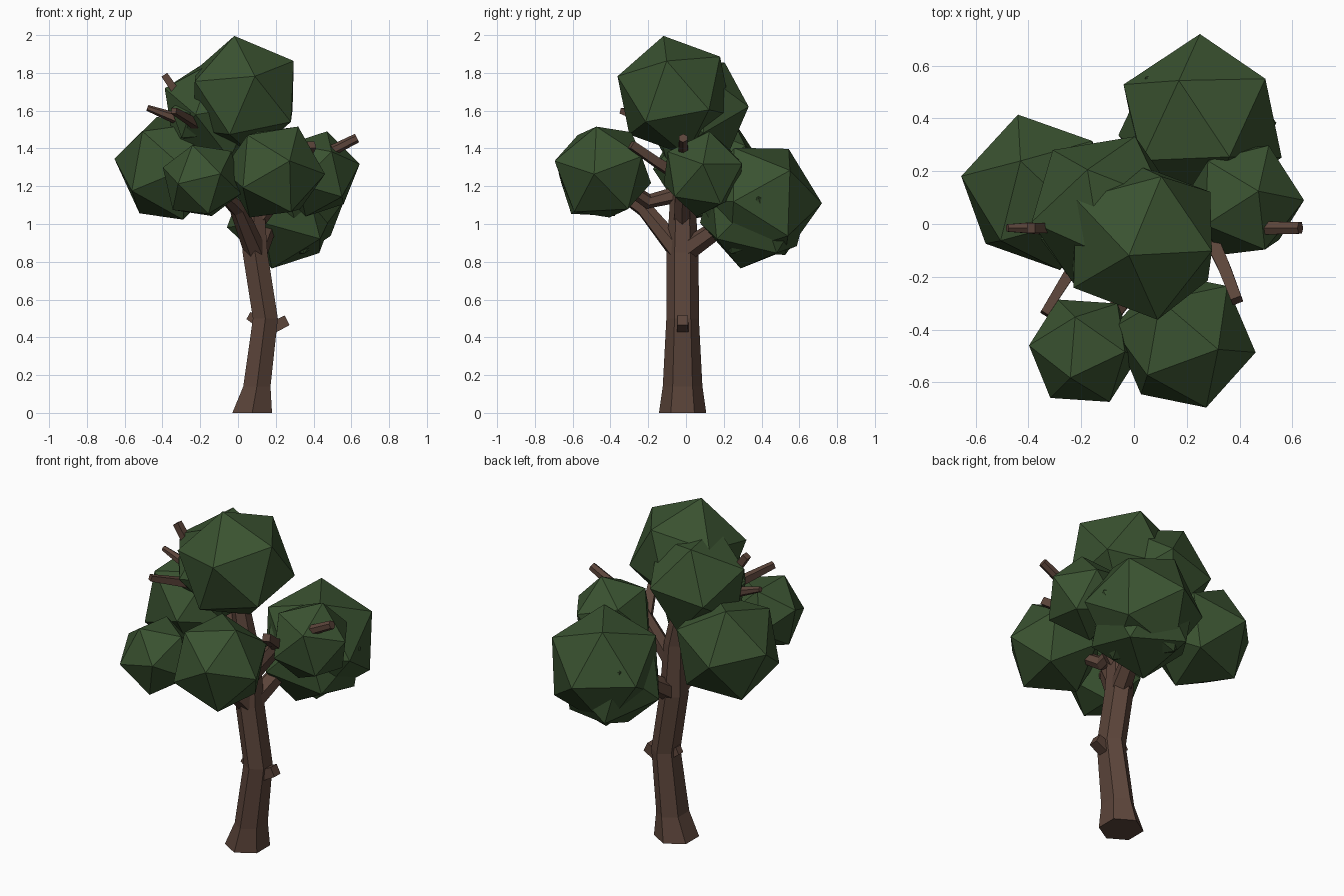
import bpy, bmesh, math
from mathutils import Vector, Matrix

if "Cube" in bpy.data.objects:
    bpy.data.objects.remove(bpy.data.objects["Cube"])


def material(name, rgb):
    m = bpy.data.materials.new(name)
    m.diffuse_color = (*rgb, 1)
    m.use_nodes = True
    m.node_tree.nodes["Principled BSDF"].inputs["Base Color"].default_value = m.diffuse_color
    return m


BARK = material("bark", (0.105, 0.058, 0.042))
LEAF = material("leaves", (0.042, 0.085, 0.03))


def finish(bm, name, mat):
    bmesh.ops.recalc_face_normals(bm, faces=bm.faces)
    me = bpy.data.meshes.new(name)
    bm.to_mesh(me)
    bm.free()
    me.materials.append(mat)
    ob = bpy.data.objects.new(name, me)
    bpy.context.collection.objects.link(ob)
    return ob


def skin(name, rings):
    """Closed tube through a list of vertex rings."""
    bm = bmesh.new()
    rows = [[bm.verts.new(p) for p in ring] for ring in rings]
    n = len(rows[0])
    for a, b in zip(rows, rows[1:]):
        for i in range(n):
            j = (i + 1) % n
            bm.faces.new((a[i], a[j], b[j], b[i]))
    bm.faces.new(rows[0])
    bm.faces.new(rows[-1])
    return finish(bm, name, BARK)


def branch(name, pts, radii, n=6):
    """Tapered limb with rings square to the path."""
    pts = [Vector(p) for p in pts]
    rings = []
    for i, (p, r) in enumerate(zip(pts, radii)):
        d = (pts[min(i + 1, len(pts) - 1)] - pts[max(i - 1, 0)]).normalized()
        u = d.cross(Vector((0, 0, 1))).normalized()
        v = u.cross(d)
        angs = [2 * math.pi * (k + 0.5) / n for k in range(n)]
        rings.append([p + (u * math.cos(a) + v * math.sin(a)) * r for a in angs])
    return skin(name, rings)


def basis(a, b):
    a = Vector(a).normalized()
    c = a.cross(Vector(b)).normalized()
    return Matrix((a, c.cross(a), c)).transposed()


def leaf_ball(name, centre, r, v1, v2):
    """Icosahedron turned so two neighbouring corners point along v1 and v2."""
    bm = bmesh.new()
    bmesh.ops.create_icosphere(bm, subdivisions=1, radius=1)
    bm.verts.ensure_lookup_table()
    p = bm.verts[0]
    q = p.link_edges[0].other_vert(p)
    rot = basis(v1, v2) @ basis(p.co, q.co).transposed()
    for v in bm.verts:
        v.co = Vector(centre) + (rot @ v.co) * r
    return finish(bm, name, LEAF)


# Trunk: six sides, corners facing front and back (x, z, half width x, half depth y)
trunk = [(0.075, 0, 0.105, 0.125), (0.10, 0.14, 0.072, 0.105), (0.145, 0.5, 0.066, 0.086),
         (0.09, 0.85, 0.066, 0.085), (0.08, 1.15, 0.055, 0.065), (0.0, 1.55, 0.04, 0.045)]
c30 = math.cos(math.pi / 6)
skin("trunk", [[(x + hx / c30 * math.cos(a), -0.018 + hy * math.sin(a), z)
                for a in [math.pi / 6 + k * math.pi / 3 for k in range(6)]]
               for x, z, hx, hy in trunk])

# Main limbs
branch("front_limb", [(0.09, -0.04, 0.86), (0.0, -0.22, 1.08), (-0.12, -0.4, 1.2)], [0.06, 0.045, 0.03])
branch("front_right_limb", [(0.07, -0.03, 1.16), (0.06, -0.2, 1.12), (0.16, -0.4, 1.25)], [0.045, 0.04, 0.03])
branch("back_limb", [(0.1, 0.0, 0.86), (0.15, 0.16, 0.97), (0.24, 0.36, 1.1)], [0.06, 0.05, 0.03])
branch("right_limb", [(0.1, -0.02, 1.02), (0.3, -0.02, 1.27), (0.46, -0.015, 1.37), (0.63, -0.015, 1.455)],
       [0.05, 0.04, 0.03, 0.025])
branch("left_limb", [(0.06, -0.02, 1.2), (-0.17, -0.015, 1.47), (-0.33, -0.015, 1.56), (-0.48, -0.015, 1.615)],
       [0.05, 0.04, 0.03, 0.016])

# Twigs poking out of the leaves
branch("upper_left_twig", [(-0.17, -0.015, 1.47), (-0.39, -0.015, 1.79)], [0.035, 0.026], 4)
branch("front_left_twig", [(-0.17, -0.03, 1.47), (-0.24, -0.18, 1.54), (-0.34, -0.34, 1.60)], [0.035, 0.03, 0.022], 4)
branch("front_right_twig", [(0.28, -0.03, 1.25), (0.34, -0.16, 1.33), (0.39, -0.29, 1.42)], [0.04, 0.033, 0.03], 4)

# Cut stubs halfway up the trunk
branch("right_stub", [(0.16, -0.018, 0.44), (0.26, -0.018, 0.49)], [0.045, 0.04], 4)
branch("left_stub", [(0.12, -0.018, 0.48), (0.055, -0.018, 0.515)], [0.045, 0.03], 4)

# Leaf clumps: centre, radius, two corner directions
balls = {
    "top": ((0.03, -0.06, 1.68), 0.325, (-0.05, -0.06, 0.32), (0.28, -0.04, 0.17)),
    "left": ((-0.36, 0.12, 1.295), 0.305, (-0.29, 0.06, 0.05), (-0.06, 0.30, 0.0)),
    "front_left": ((-0.19, -0.48, 1.23), 0.22, (-0.21, 0.02, 0.07), (-0.11, 0.19, -0.03)),
    "front_right": ((0.19, -0.44, 1.275), 0.275, (0.085, -0.26, 0.06), (0.24, -0.04, -0.01)),
    "back_right": ((0.26, 0.39, 1.12), 0.33, (-0.01, 0.32, -0.01), (-0.09, 0.14, 0.28)),
    "low_back": ((0.24, 0.36, 1.06), 0.31, (-0.06, -0.07, -0.29), (0.2, 0.13, -0.18)),
    "right": ((0.415, 0.09, 1.265), 0.235, (0.22, 0.0, 0.05), (0.07, 0.22, 0.05)),
    "upper_back": ((-0.11, 0.05, 1.6), 0.305, (0.11, 0.27, 0.02), (-0.10, 0.1, 0.27)),
    "small_left": ((-0.2, -0.04, 1.57), 0.16, (-0.03, -0.05, 0.15), (0.1, -0.1, 0.05)),
}
for name, spec in balls.items():
    leaf_ball(name + "_leaves", *spec)
